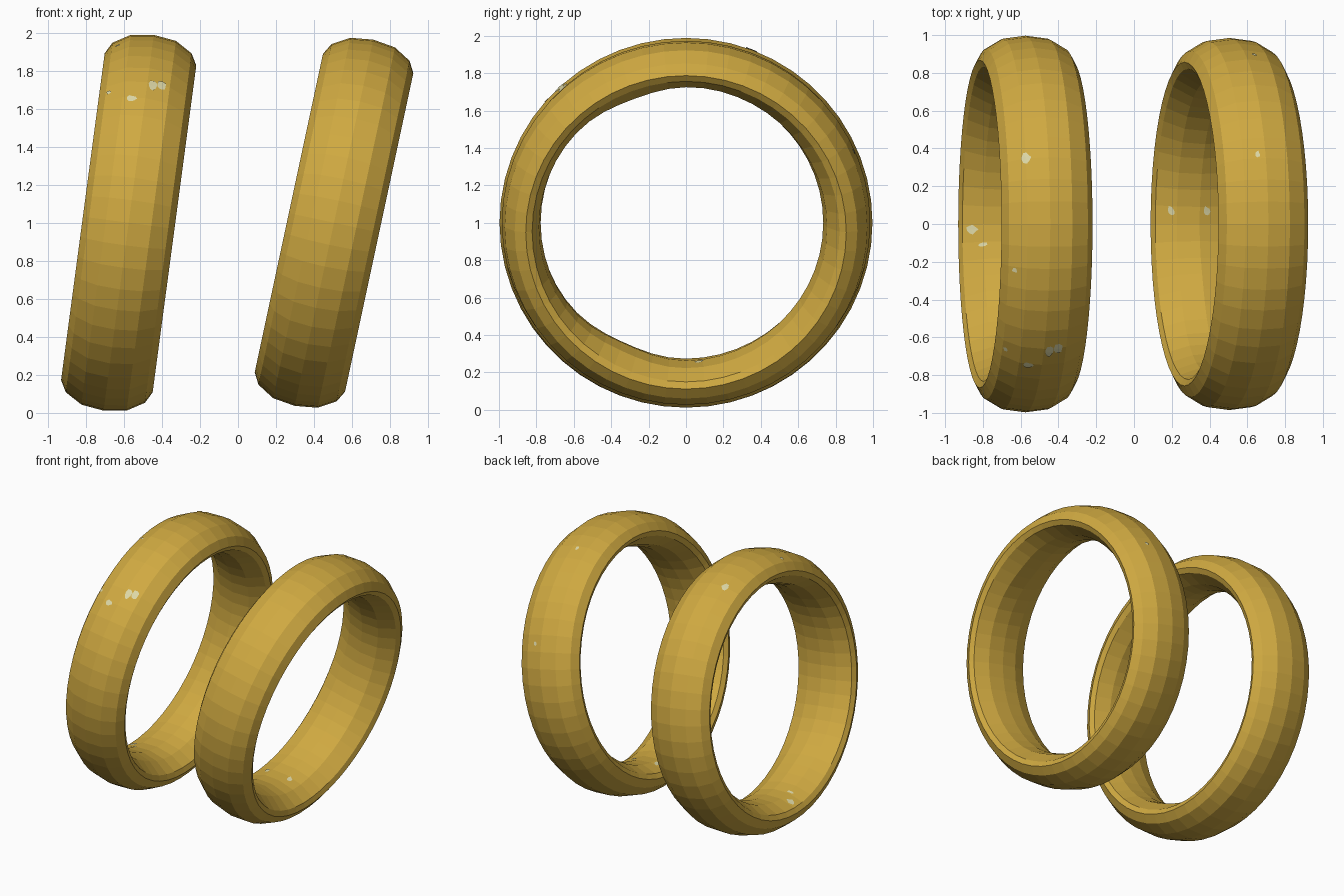
import bpy, bmesh, math, random
from mathutils import Vector

if "Cube" in bpy.data.objects:
    bpy.data.objects.remove(bpy.data.objects["Cube"])

random.seed(4)
SEG = 52


def material(name, rgb):
    m = bpy.data.materials.new(name)
    m.diffuse_color = (*rgb, 1)
    m.use_nodes = True
    m.node_tree.nodes["Principled BSDF"].inputs["Base Color"].default_value = m.diffuse_color
    return m


GOLD = material("gold", (0.63, 0.40, 0.053))
PALE = material("pale_wear", (0.72, 0.68, 0.38))

# Half profiles: (position across the band, radius)
OUTER = [(-0.243, 0.87), (-0.21, 0.93), (-0.12, 0.984), (0.0, 1.0),
         (0.12, 0.984), (0.21, 0.93), (0.243, 0.87)]
INNER = [(-0.225, 0.835), (-0.12, 0.795), (0.0, 0.785), (0.12, 0.795), (0.225, 0.835)]


def interp(profile, w):
    for (a, ra), (b, rb) in zip(profile, profile[1:]):
        if a <= w <= b:
            return ra + (rb - ra) * (w - a) / (b - a)
    return profile[0][1]


def dip(w, t):
    # the bore is uneven: thicker towards the back, with two flat spots
    d = math.degrees(t) % 360
    k = 0.018 + 0.022 * math.cos(t)
    for c in (112, 244):
        k += 0.028 * math.exp(-((d - c) / 16) ** 2)
    return k * max(0.0, 1 - (w / 0.23) ** 2)


def radius(w, t, inside):
    return interp(INNER, w) - dip(w, t) if inside else interp(OUTER, w)


def place(ring, w, r, t):
    cx, tilt, size = ring
    s, c = math.sin(tilt), math.cos(tilt)
    u = r * math.sin(t) * size
    return Vector((cx + w * c + u * s, r * math.cos(t) * size, 1.0 - w * s + u * c))


def finish(bm, name, mat):
    me = bpy.data.meshes.new(name)
    bm.to_mesh(me)
    bm.free()
    me.materials.append(mat)
    ob = bpy.data.objects.new(name, me)
    bpy.context.collection.objects.link(ob)


def build_ring(name, ring):
    bm = bmesh.new()
    loops = []
    for i in range(SEG):
        t = 2 * math.pi * i / SEG
        pts = [(w, r) for w, r in OUTER]
        pts += [(w, r - dip(w, t)) for w, r in reversed(INNER)]
        loops.append([bm.verts.new(place(ring, w, r, t)) for w, r in pts])
    n = len(loops[0])
    for i in range(SEG):
        a, b = loops[i], loops[(i + 1) % SEG]
        for j in range(n):
            k = (j + 1) % n
            bm.faces.new((a[j], a[k], b[k], b[j]))
    bmesh.ops.recalc_face_normals(bm, faces=bm.faces)
    finish(bm, name, GOLD)


def build_patches(name, ring, patches):
    # thin irregular blobs lying on the band
    bm = bmesh.new()
    for w0, deg, sw, st, inside in patches:
        lift = -0.004 if inside else 0.004

        def vert(w, t):
            return bm.verts.new(place(ring, w, radius(w, t, inside) + lift, t))
        t0 = math.radians(deg)
        mid = vert(w0, t0)
        rim = []
        for i in range(9):
            a = 2 * math.pi * i / 9
            k = random.uniform(0.65, 1.15)
            rim.append(vert(w0 + sw * k * math.cos(a), t0 + st * k * math.sin(a)))
        for i in range(9):
            f = (mid, rim[i], rim[(i + 1) % 9])
            bm.faces.new(f if inside else f[::-1])
    # make normals face away from the metal
    bm.normal_update()
    centre = Vector((ring[0], 0, 1))
    for idx, f in enumerate(list(bm.faces)):
        inside = patches[idx // 9][4]
        if (f.normal.dot(f.calc_center_median() - centre) > 0) == inside:
            f.normal_flip()
    finish(bm, name, PALE)


# (centre x, tilt, radius scale)
left = (-0.575, math.radians(7.6), 0.997)
right = (0.505, math.radians(12.1), 0.985)
build_ring("left_ring", left)
build_ring("right_ring", right)

# (across, angle, half width, half angle, inside)
build_patches("left_ring_wear", left, [
    (0.03, 133, 0.028, 0.04, False), (0.075, 132, 0.03, 0.035, False),
    (-0.07, 139, 0.026, 0.024, False), (-0.195, 135, 0.012, 0.016, False),
    (-0.12, 69, 0.025, 0.033, False), (-0.18, 105, 0.014, 0.016, False),
    (-0.18, 268, 0.03, 0.035, True), (-0.125, 262, 0.025, 0.018, True)])
build_patches("right_ring_wear", right, [
    (-0.04, 68, 0.013, 0.02, False), (0.05, 24, 0.014, 0.016, False),
    (-0.15, 275, 0.02, 0.035, True), (0.04, 275, 0.022, 0.04, True)])
